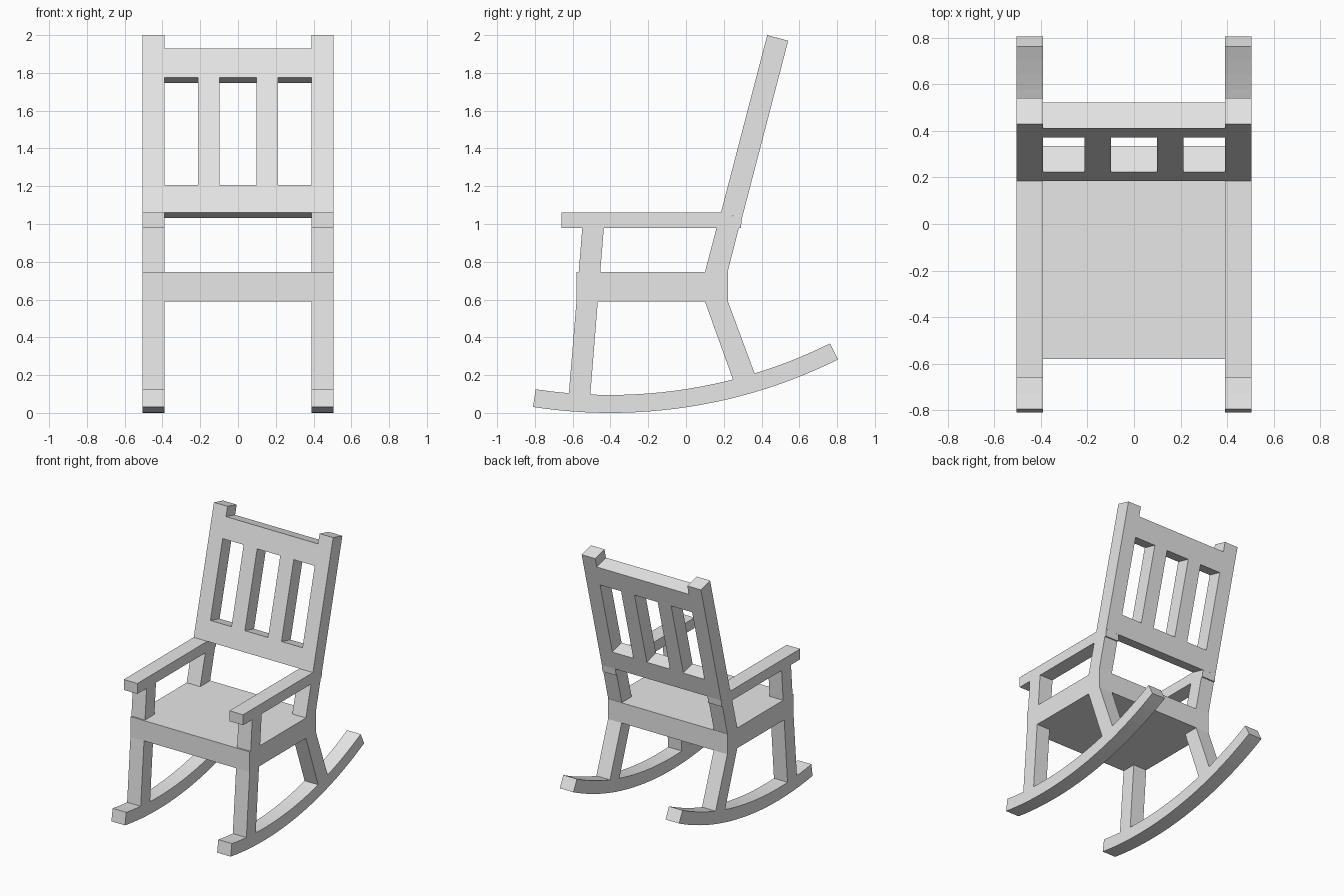
import bpy, bmesh, math
from mathutils import Vector

cube = bpy.data.objects.get("Cube")
if cube:
    bpy.data.objects.remove(cube)

paint = bpy.data.materials.new("light_grey")
paint.use_nodes = True
grey = (0.8, 0.8, 0.8, 1)
paint.diffuse_color = grey
paint.node_tree.nodes["Principled BSDF"].inputs["Base Color"].default_value = grey

INNER, OUTER = 0.39, 0.505      # side frame thickness in x


def extrude(name, profile, x0=INNER, x1=OUTER, mirror=True):
    """Extrude a (y, z) profile from x0 to x1, optionally mirrored to the other side."""
    bm = bmesh.new()
    face = bm.faces.new([bm.verts.new((x0, y, z)) for y, z in profile])
    new = bmesh.ops.extrude_face_region(bm, geom=[face])["geom"]
    verts = [v for v in new if isinstance(v, bmesh.types.BMVert)]
    bmesh.ops.translate(bm, verts=verts, vec=(x1 - x0, 0, 0))
    bmesh.ops.recalc_face_normals(bm, faces=bm.faces)
    mesh = bpy.data.meshes.new(name)
    bm.to_mesh(mesh)
    bm.free()
    mesh.materials.append(paint)
    obj = bpy.data.objects.new(name, mesh)
    bpy.context.collection.objects.link(obj)
    if mirror:
        obj.modifiers.new("Mirror", 'MIRROR').use_axis[0] = True
    return obj


# Rockers: a curved bar between two concentric arcs
R, THICK, CY, STEPS = 2.71, 0.095, -0.4, 24
a0, a1 = math.asin(-0.41 / R), math.asin(1.205 / R)
angles = [a0 + (a1 - a0) * i / STEPS for i in range(STEPS + 1)]


def arc(r, steps):
    return [(CY + r * math.sin(a), R - r * math.cos(a)) for a in steps]


extrude("rockers", arc(R, angles) + arc(R - THICK, reversed(angles)))

# Legs, ending just inside the rockers
SEAT_LOW, SEAT_TOP, ARM_LOW, ARM_TOP = 0.59, 0.745, 0.98, 1.06
extrude("front_legs", [(-0.622, 0.08), (-0.508, 0.08), (-0.467, SEAT_LOW), (-0.58, SEAT_LOW)])
extrude("rear_legs", [(0.253, 0.165), (0.372, 0.185), (0.222, SEAT_LOW), (0.1, SEAT_LOW)])

# Seat block
extrude("seat", [(-0.58, SEAT_LOW), (0.222, SEAT_LOW), (0.222, SEAT_TOP), (-0.58, SEAT_TOP)],
        -OUTER, OUTER, False)

# Arm posts and armrests
extrude("front_arm_posts", [(-0.568, SEAT_TOP), (-0.454, SEAT_TOP), (-0.435, ARM_LOW), (-0.549, ARM_LOW)])
extrude("rear_arm_posts", [(0.1, SEAT_TOP), (0.22, SEAT_TOP), (0.28, ARM_LOW), (0.162, ARM_LOW)])
extrude("armrests", [(-0.66, ARM_LOW), (0.29, ARM_LOW), (0.296, 1.031), (0.185, ARM_TOP), (-0.66, ARM_TOP)])

# Reclined backrest, laid out along its own slope
base = Vector((0.185, ARM_TOP))
up = Vector((0.245, 0.94)).normalized()
back = Vector((up.y, -up.x)) * 0.115


def slope(s0, s1):
    p, q = base + up * s0, base + up * s1
    return [p, p + back, q + back, q]


extrude("back_posts", slope(0, 0.971))
extrude("back_lower_rail", slope(0, 0.15), -INNER, INNER, False)
extrude("back_upper_rail", slope(0.739, 0.897), -INNER, INNER, False)
extrude("back_slats", slope(0.15, 0.739), 0.098, 0.212)
